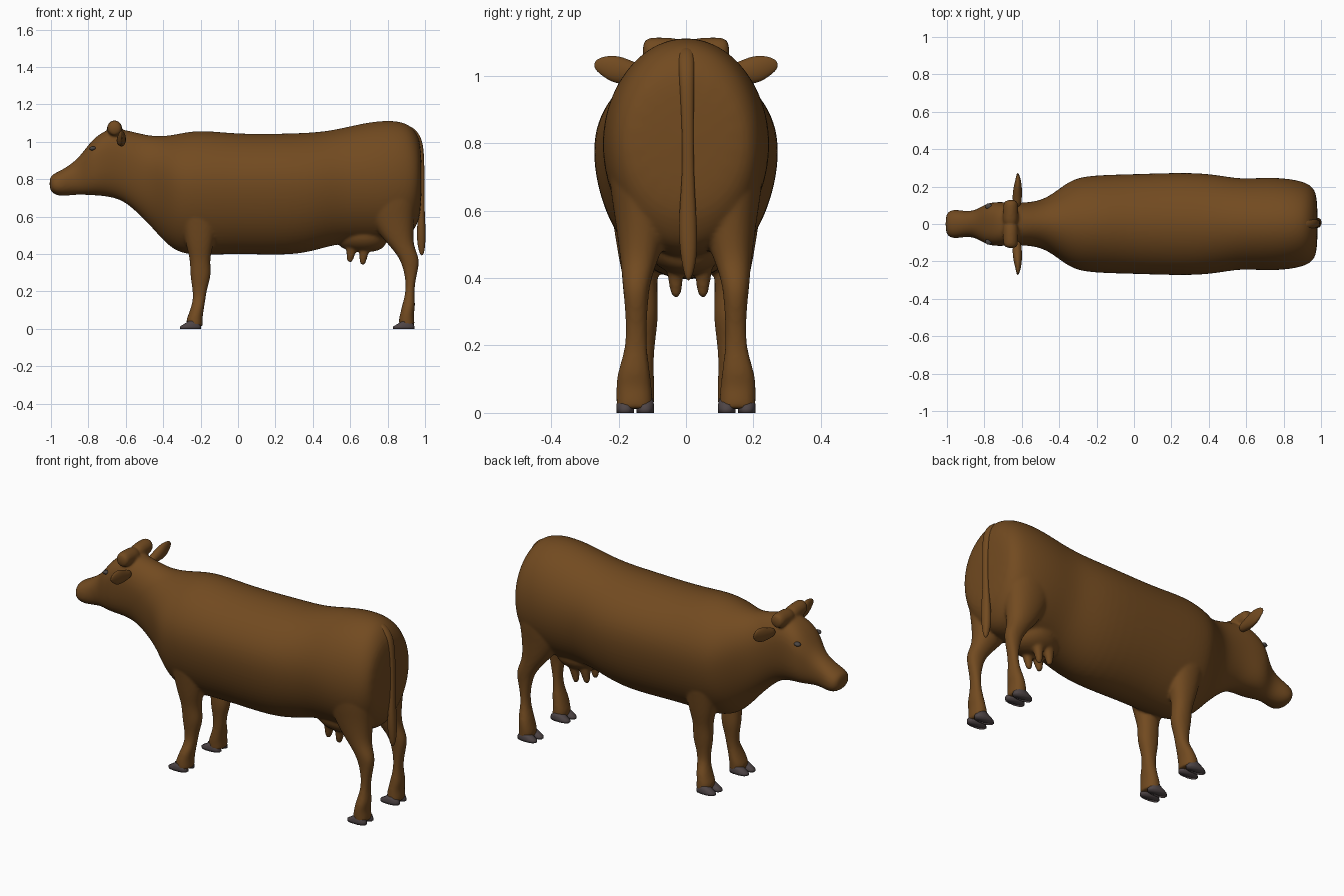
import bpy, bmesh, math
from mathutils import Vector


def material(name, rgb):
    m = bpy.data.materials.new(name)
    m.diffuse_color = (*rgb, 1)
    return m


BROWN = material("brown hide", (0.168, 0.069, 0.0145))
GREY = material("dark hoof", (0.075, 0.058, 0.06))
EYE = material("eye grey", (0.07, 0.06, 0.055))


def loft(bm, rings, n=16, grow=1.0):
    """Skin closed rings: (centre, u axis, v axis up, v axis down, exponent)."""
    loops = []
    for c, u, vup, vdn, e in rings:
        loop = []
        for i in range(n):
            a = 2 * math.pi * (i + 0.5) / n
            cu, sv = math.cos(a), math.sin(a)
            d = Vector(u) * math.copysign(abs(cu) ** (2 / e), cu)
            d += Vector(vup if sv > 0 else vdn) * math.copysign(abs(sv) ** (2 / e), sv)
            loop.append(bm.verts.new(Vector(c) + d * grow))
        loops.append(loop)
    faces = [bm.faces.new(loops[0]), bm.faces.new(loops[-1])]
    for a, b in zip(loops, loops[1:]):
        for i in range(n):
            j = (i + 1) % n
            faces.append(bm.faces.new((a[i], a[j], b[j], b[i])))
    bmesh.ops.recalc_face_normals(bm, faces=faces)


def along_x(rows):   # x, bottom z, widest z, top z, half width, exponent
    return [((x, 0, zm), (0, w, 0), (0, 0, zt - zm), (0, 0, zm - zb), e)
            for x, zb, zm, zt, w, e in rows]


def along_y(rows, s):   # y, centre x, centre z, half x, half z
    return [((x, s * y, z), (hx, 0, 0), (0, 0, hz), (0, 0, hz), 2)
            for y, x, z, hx, hz in rows]


def along_z(rows, s=1, e=2.2, shift=0):   # z, x0, x1, y0, y1
    out = []
    for z, x0, x1, y0, y1 in rows:
        v = (0, (y1 - y0) / 2, 0)
        out.append((((x0 + x1) / 2, s * (y0 + y1) / 2 + shift, z), ((x1 - x0) / 2, 0, 0), v, v, e))
    return out


def finish(bm, name, mat, levels=2, remesh=False):
    me = bpy.data.meshes.new(name)
    bm.to_mesh(me)
    bm.free()
    me.materials.append(mat)
    for p in me.polygons:
        p.use_smooth = True
    ob = bpy.data.objects.new(name, me)
    bpy.context.collection.objects.link(ob)
    if levels:
        ob.modifiers.new("round", 'SUBSURF').levels = levels
        ob.modifiers["round"].render_levels = levels
    if remesh:
        r = ob.modifiers.new("blend", 'REMESH')
        r.mode, r.voxel_size, r.use_smooth_shade = 'VOXEL', 0.008, True
        s = ob.modifiers.new("soften", 'SMOOTH')
        s.factor, s.iterations = 0.5, 5
    return ob


# Head, neck and torso
skin = bmesh.new()
loft(skin, along_x([
    (-1.008, .745, .775, .81, .045, 2.2), (-.988, .722, .77, .828, .072, 2.2),
    (-.95, .708, .77, .845, .078, 2.2), (-.89, .715, .79, .882, .066, 2.2),
    (-.84, .718, .83, .928, .076, 2.3), (-.79, .715, .88, .998, .11, 2.6),
    (-.74, .713, .9, 1.043, .118, 2.6), (-.68, .705, .92, 1.073, .116, 2.4),
    (-.61, .685, .9, 1.066, .113, 2.2), (-.52, .605, .86, 1.043, .12, 2),
    (-.45, .53, .83, 1.03, .15, 1.95), (-.38, .45, .8, 1.032, .205, 1.9),
    (-.31, .402, .785, 1.045, .248, 1.9), (-.2, .39, .785, 1.066, .263, 1.9),
    (0, .402, .785, 1.04, .267, 1.95), (.3, .388, .785, 1.045, .278, 1.95),
    (.45, .43, .785, 1.053, .263, 1.95), (.57, .46, .8, 1.076, .24, 1.95),
    (.7, .46, .8, 1.107, .25, 1.95), (.82, .46, .8, 1.117, .245, 2),
    (.91, .48, .8, 1.1, .226, 2), (.955, .55, .8, 1.05, .2, 2),
    (.983, .63, .82, .98, .15, 2)]), 20, 1.012)

# Legs, blended into the body
HIND = [(.95, .74, .93, .06, .19), (.85, .69, .96, .04, .225), (.7, .67, .955, .04, .23),
        (.6, .70, .942, .045, .213), (.5, .76, .935, .065, .2), (.44, .815, .94, .09, .192),
        (.38, .862, .968, .108, .188), (.33, .882, .966, .113, .182), (.25, .899, .946, .118, .177),
        (.18, .894, .942, .116, .182), (.12, .876, .948, .107, .203), (.08, .868, .938, .103, .207),
        (.045, .858, .943, .1, .206), (.015, .865, .943, .1, .206), (.012, .87, .94, .103, .203)]
FORE = [(.8, -.34, -.1, .1, .22), (.65, -.32, -.1, .09, .228), (.55, -.295, -.115, .08, .212),
        (.45, -.277, -.133, .083, .197), (.37, -.253, -.155, .088, .178), (.29, -.255, -.142, .082, .173),
        (.22, -.243, -.166, .092, .163), (.16, -.238, -.175, .097, .163), (.11, -.252, -.183, .097, .192),
        (.07, -.266, -.19, .094, .2), (.045, -.277, -.19, .096, .204), (.015, -.27, -.19, .097, .204),
        (.012, -.265, -.193, .1, .2)]
# Stub horns and udder teats
HORN = [(-.02, -.66, 1.065, .045, .045), (.06, -.66, 1.07, .042, .046),
        (.105, -.66, 1.073, .042, .044), (.13, -.658, 1.073, .032, .034)]
for s in (1, -1):
    loft(skin, along_z(HIND, s), grow=1.03)
    loft(skin, along_z(FORE, s), grow=1.05)
    loft(skin, along_y(HORN, s), 12, 1.0)
    for tx, tz in ((.6, .353), (.668, .34)):
        loft(skin, along_z([(.47, tx - .03, tx + .055, .015, .075), (.42, tx - .02, tx + .035, .017, .067),
                            (tz + .03, tx - .02, tx + .02, .021, .059),
                            (tz, tx - .015, tx + .012, .028, .052)], s, shift=.01), 10, 1.05)
# Udder
loft(skin, along_x([(.53, .44, .5, .55, .05, 2), (.58, .42, .5, .57, .1, 2), (.66, .405, .5, .58, .125, 2),
                    (.74, .41, .5, .58, .115, 2), (.8, .44, .51, .57, .06, 2)]))
finish(skin, "body", BROWN, remesh=True)

# Tail with a fuller switch at the end
bm = bmesh.new()
loft(bm, along_z([(1.09, .87, .92, -.022, .022), (1.04, .932, .975, -.024, .026), (.97, .96, .993, -.018, .024),
                  (.85, .972, .997, -.012, .022), (.72, .97, .996, -.01, .023), (.62, .964, .998, -.018, .028),
                  (.53, .956, 1.003, -.022, .034), (.45, .958, 1.002, -.014, .032), (.39, .975, .992, 0, .014)]), 12, 1.05)
finish(bm, "tail", BROWN)

# Ears
bm = bmesh.new()
for s in (1, -1):
    loft(bm, along_y([(.09, -.625, 1.0, .02, .022), (.14, -.625, 1.005, .027, .03),
                      (.19, -.622, 1.016, .024, .044), (.225, -.62, 1.022, .018, .04),
                      (.255, -.62, 1.03, .01, .026), (.273, -.622, 1.032, .004, .01)], s), 12)
finish(bm, "ears", BROWN)

# Cloven hooves: two toes on each foot
bm = bmesh.new()
for toe in (-.313, .828):
    for s in (1, -1):
        for y0, y1 in ((.094, .148), (.153, .207)):
            loft(bm, along_z([(0, toe, toe + .117, y0, y1), (.012, toe, toe + .117, y0, y1),
                              (.024, toe + .02, toe + .112, y0, y1),
                              (.042, toe + .05, toe + .09, y0 + .004, y1 - .004)], s, 2.4), 12)
finish(bm, "hooves", GREY, levels=0)

# Eyes
bm = bmesh.new()
for s in (1, -1):
    loft(bm, [((-.777, s * y, .965), (r, 0, .1 * r), (0, 0, r * .6), (0, 0, r * .6), 2)
              for y, r in ((.08, .021), (.099, .019), (.106, .014), (.11, .005))], 12)
finish(bm, "eyes", EYE, levels=1)
